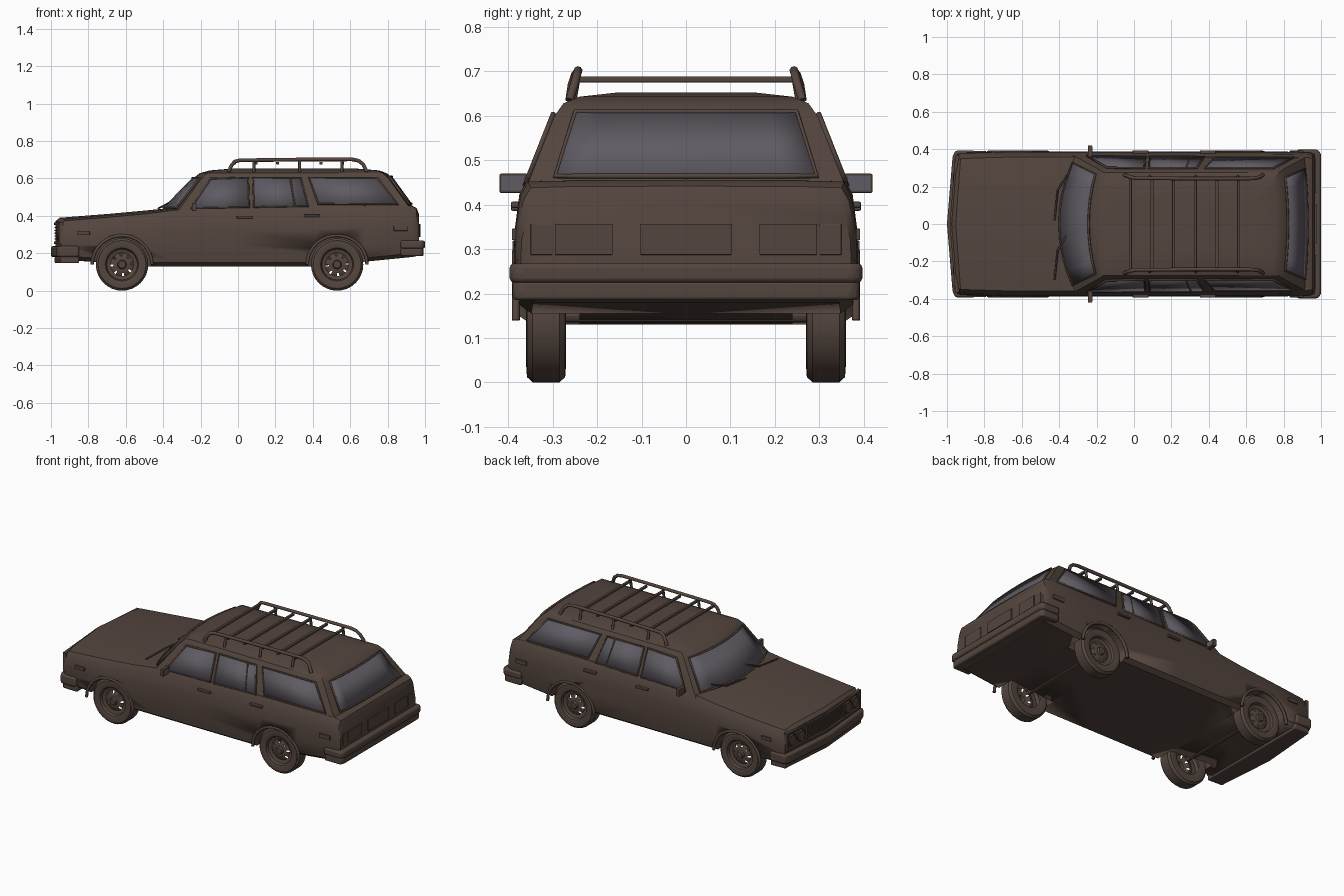
import bpy, bmesh, math
from mathutils import Vector, Matrix

if "Cube" in bpy.data.objects:
    bpy.data.objects.remove(bpy.data.objects["Cube"])


def material(name, rgb):
    m = bpy.data.materials.new(name)
    m.diffuse_color = (*rgb, 1)
    m.use_nodes = True
    m.node_tree.nodes["Principled BSDF"].inputs["Base Color"].default_value = m.diffuse_color
    return m


BROWN = material("dark_brown_paint", (0.088, 0.06, 0.048))
GLASS = material("grey_glass", (0.115, 0.105, 0.125))


def finish(name, bm, mat, angle=30, bevel=0):
    bmesh.ops.recalc_face_normals(bm, faces=bm.faces)
    me = bpy.data.meshes.new(name)
    bm.to_mesh(me)
    bm.free()
    ob = bpy.data.objects.new(name, me)
    bpy.context.collection.objects.link(ob)
    me.materials.append(mat)
    bpy.ops.object.select_all(action='DESELECT')
    ob.select_set(True)
    bpy.context.view_layer.objects.active = ob
    if angle:
        bpy.ops.object.shade_smooth_by_angle(angle=math.radians(angle))
    if bevel:
        b = ob.modifiers.new("bevel", 'BEVEL')
        b.width, b.segments = bevel, 2
    return ob


def box(name, c, s, mat=BROWN, bevel=0):
    bm = bmesh.new()
    bmesh.ops.create_cube(bm, size=1, matrix=Matrix.Translation(c) @ Matrix.Diagonal((*s, 1)))
    return finish(name, bm, mat, 0, bevel)


def cylinder(name, c, r, depth, axis, mat=BROWN, seg=32):
    bm = bmesh.new()
    rot = Matrix.Rotation(math.pi / 2, 4, 'X' if axis == 'Y' else 'Y')
    bmesh.ops.create_cone(bm, cap_ends=True, segments=seg, radius1=r, radius2=r, depth=depth,
                          matrix=Matrix.Translation(c) @ rot)
    return finish(name, bm, mat)


def prism(name, outline, z0, z1, bevel=0):
    bm = bmesh.new()
    lo = [bm.verts.new((x, y, z0)) for x, y in outline]
    hi = [bm.verts.new((x, y, z1)) for x, y in outline]
    n = len(outline)
    bm.faces.new(lo)
    bm.faces.new(hi)
    for i in range(n):
        bm.faces.new((lo[i], lo[(i + 1) % n], hi[(i + 1) % n], hi[i]))
    return finish(name, bm, BROWN, 25, bevel)


def tube(name, pts, r, cyclic=False, mat=BROWN):
    cu = bpy.data.curves.new(name, 'CURVE')
    cu.dimensions = '3D'
    cu.bevel_depth, cu.bevel_resolution, cu.use_fill_caps = r, 2, True
    sp = cu.splines.new('POLY')
    sp.points.add(len(pts) - 1)
    for p, q in zip(sp.points, pts):
        p.co = (*q, 1)
    sp.use_cyclic_u = cyclic
    cu.materials.append(mat)
    ob = bpy.data.objects.new(name, cu)
    bpy.context.collection.objects.link(ob)
    return ob


# Lower body: lofted sections along x (x, shoulder z, crown, floor z, half width, nose V)
STATIONS = [(-0.945, .355, .018, .19, .372, .03), (-0.925, .374, .016, .165, .38, .028),
            (-0.70, .392, .018, .15, .387, 0), (-0.48, .412, .018, .13, .388, 0),
            (-0.30, .436, .012, .13, .388, 0), (0, .45, .005, .13, .388, 0),
            (0.42, .452, .005, .13, .388, 0), (0.68, .454, .003, .155, .388, 0),
            (0.93, .452, .003, .18, .385, 0), (0.955, .438, .004, .185, .38, 0),
            (0.968, .40, .008, .19, .372, 0)]
bm = bmesh.new()
rings = []
for x, zt, cr, zb, w, v in STATIONS:
    h = zt - zb
    half = [(0, zb), (w - .04, zb), (w - .012, zb + .02), (w, zb + .35 * h), (w - .002, zb + .62 * h),
            (w - .013, zt - .03), (w - .03, zt), (w - .11, zt + cr * .6), (0, zt + cr)]
    full = half + [(-y, z) for y, z in half[-2:0:-1]]
    rings.append([bm.verts.new((x - v * (1 - abs(y) / w), y, z)) for y, z in full])
for a, b in zip(rings, rings[1:]):
    for i in range(16):
        bm.faces.new((a[i], a[(i + 1) % 16], b[(i + 1) % 16], b[i]))
for r in (rings[0], rings[-1]):
    bm.faces.new(r[:9])
    bm.faces.new(r[8:] + r[:1])
body = finish("body", bm, BROWN)

# Wheel wells cut out of the body
WHEELS = [(x, s) for x in (-0.62, 0.53) for s in (-1, 1)]
for x, s in WHEELS:
    cutter = cylinder("well_cutter", (x, s * .36, .14), .155, .24, 'Y')
    cutter.hide_render = True
    bpy.context.view_layer.objects.active = body
    mod = body.modifiers.new("well", 'BOOLEAN')
    mod.operation, mod.object = 'DIFFERENCE', cutter
    bpy.ops.object.modifier_apply(modifier=mod.name)
    bpy.data.objects.remove(cutter)

# Cabin: rings (z, front centre x, front corner x, rear corner x, rear centre x, half width)
CABIN = [(.42, -.415, -.325, .935, .955, .367), (.60, -.24, -.195, .805, .825, .296),
         (.628, -.205, -.165, .775, .795, .276), (.643, -.15, -.12, .74, .755, .24),
         (.653, -.03, -.02, .62, .63, .15)]


def level(z):
    t = (z - CABIN[0][0]) / (CABIN[1][0] - CABIN[0][0])
    return [a + (b - a) * t for a, b in zip(CABIN[0], CABIN[1])]


def front(L, u):
    return Vector((L[1] + (L[2] - L[1]) * u * u, u * L[5], L[0]))


def rear(L, u):
    return Vector((L[4] + (L[3] - L[4]) * u * u, u * L[5], L[0]))


US = [i / 4 for i in range(-4, 5)]
bm = bmesh.new()
rings = [[bm.verts.new(p) for p in [front(L, u) for u in US] + [rear(L, u) for u in US[::-1]]] for L in CABIN]
for a, b in zip(rings, rings[1:]):
    n = len(a)
    for i in range(n):
        bm.faces.new((a[i], a[(i + 1) % n], b[(i + 1) % n], b[i]))
bm.faces.new(rings[0])
bm.faces.new(rings[-1])
finish("cabin", bm, BROWN, 28)


# Windows: thin plates lying on the cabin faces, with slim frames
def window(name, rows, out):
    out = Vector(out).normalized() * .004
    rows = [[p + out for p in r] for r in rows]
    bm = bmesh.new()
    vs = [[bm.verts.new(p) for p in r] for r in rows]
    for i in range(len(vs[0]) - 1):
        bm.faces.new((vs[0][i], vs[0][i + 1], vs[1][i + 1], vs[1][i]))
    ob = finish(name, bm, GLASS, 30)
    sol = ob.modifiers.new("thick", 'SOLIDIFY')
    sol.thickness, sol.offset = .004, 0
    tube(name + "_frame", rows[0] + rows[1][::-1], .006, True)


window("windshield", [[front(level(z), u * w) for u in US] for z, w in ((.44, .91), (.60, .9))], (-1, 0, .8))
window("rear_window", [[rear(level(z), u * w) for u in US] for z, w in ((.462, .84), (.607, .85))], (1, 0, .7))
SIDE = {"front_door_window": ((-.25, .44), (.06, .445), (-.145, .597), (.055, .603)),
        "rear_door_window": ((.085, .445), (.375, .45), (.08, .603), (.335, .602)),
        "cargo_window": ((.43, .462), (.855, .46), (.38, .602), (.745, .602))}
for s in (-1, 1):
    for name, q in SIDE.items():
        p = [Vector((x, s * level(z)[5], z)) for x, z in q]
        window(name, [[p[0], p[1]], [p[2], p[3]]], (0, s, .4))
    tube("window_divider", [(x, s * (level(z)[5] + .004), z) for x, z in ((.305, .45), (.28, .60))], .005)

# Wheels: lathed tyre and rim with open slots
PROFILE = [(.08, -.04), (.1, -.045), (.128, -.043), (.14, -.03), (.14, .03), (.128, .043), (.1, .045),
           (.088, .04), (.082, .024), (.062, .018), (.045, .026), (.024, .028), (.019, .04), (.001, .04)]
for x, s in WHEELS:
    bm = bmesh.new()
    N = 32
    rs = [[bm.verts.new((x + r * math.cos(k * math.tau / N), s * (.315 + y), .14 + r * math.sin(k * math.tau / N)))
           for k in range(N)] for r, y in PROFILE]
    for j, (a, b) in enumerate(zip(rs, rs[1:])):
        for k in range(N):
            if not (j == 9 and k % 4 == 0):
                bm.faces.new((a[k], a[(k + 1) % N], b[(k + 1) % N], b[k]))
    finish("wheel", bm, BROWN, 35)
    # Arch lip
    arc = [math.radians(d) for d in range(0, 181, 12)]
    tube("arch_lip", [(x + .16 * math.cos(a), s * .383, .14 + .155 * math.sin(a)) for a in arc], .009)
for x in (-.62, .53):
    cylinder("axle", (x, 0, .15), .015, .56, 'Y', seg=12)


# Bumpers: bar above an inset lower strip
def mirrored(pts):
    return pts + [(x, -y) for x, y in pts[::-1] if y]


prism("front_bumper", mirrored([(-.85, .392), (-.955, .392), (-.97, .36), (-1, 0)][:3]) [:3]
      + [(-1, 0), (-.97, -.36), (-.955, -.392), (-.85, -.392)], .18, .238, .01)
prism("front_valance", [(-.85, .38), (-.95, .375), (-.98, 0), (-.95, -.375), (-.85, -.38)], .147, .182, .006)
prism("rear_bumper", mirrored([(.87, .397), (.985, .397), (1, .375)]), .225, .268, .01)
prism("rear_bumper_lower", mirrored([(.87, .39), (.98, .39), (.992, .37)]), .185, .228, .008)


# Grille bars following the nose, and twin headlights
def nose(y):
    return -.945 - .03 * (1 - abs(y) / .372)


def nose_bar(name, w, z0, z1, out):
    ys = (-w, 0, w)
    prism(name, [(nose(y) - out, y) for y in ys] + [(nose(y) + .01, y) for y in ys[::-1]], z0, z1)


nose_bar("grille_top_trim", .365, .352, .364, .01)
nose_bar("grille_bottom_trim", .365, .25, .262, .01)
for i in range(5):
    nose_bar("grille_slat", .175, .274 + i * .015, .28 + i * .015, .006)
for s in (-1, 1):
    box("headlight_post", (nose(.185), s * .185, .307), (.02, .012, .1))
    box("fender_edge", (nose(.36), s * .36, .307), (.02, .012, .1))
    for y in (.232, .312):
        x = nose(y)
        cylinder("headlight", (x, s * y, .307), .03, .012, 'X', seg=24)
        tube("headlight_ring", [(x - .006, s * y + .034 * math.cos(k * math.tau / 20),
                                 .307 + .034 * math.sin(k * math.tau / 20)) for k in range(20)], .005, True)

# Side details: mirrors, handles, marker lamps, belt trim
for s in (-1, 1):
    box("mirror", (-.235, s * .388, .448), (.022, .064, .044), bevel=.004)
    box("mirror_glass", (-.2225, s * .39, .448), (.003, .05, .032), GLASS)
    tube("mirror_arm", [(-.24, s * .345, .43), (-.24, s * .375, .44)], .008)
    for x, z in ((.035, .393), (.395, .4)):
        box("door_handle", (x, s * .384, z), (.085, .02, .014), bevel=.004)
    box("front_marker", (-.825, s * .386, .308), (.065, .01, .022), bevel=.002)
    box("rear_marker", (.87, s * .387, .333), (.075, .01, .026), bevel=.002)
    tube("wiper", [(-.425, s * .16 - .14, .44), (-.408, s * .16 + .02, .449), (-.36, s * .16 + .10, .475)], .005)
    box("tail_lamp", (.969, s * .23, .322), (.008, .13, .07), bevel=.002)
    box("tail_lamp_end", (.967, s * .325, .322), (.008, .05, .07), bevel=.002)

# Tailgate details
box("number_plate", (.971, 0, .322), (.01, .205, .07), bevel=.002)
box("tailgate_handle", (.962, .23, .402), (.01, .1, .008))

# Roof rack: bent side rails, posts and cross bars
for s in (-1, 1):
    path = [(-.05, .262, .635), (-.035, .257, .67), (-.018, .25, .69), (.01, .245, .697), (.33, .243, .701),
            (.61, .243, .702), (.645, .245, .695), (.67, .25, .675), (.69, .262, .635)]
    tube("rack_rail", [(x, s * y, z) for x, y, z in path], .01)
    for x in (.085, .33, .555):
        tube("rack_post", [(x, s * .243, .7), (x, s * .255, .63)], .008)
for i in range(6):
    box("rack_cross_bar", (-.02 + i * .116, 0, .682), (.016, .49, .014), bevel=.003)
